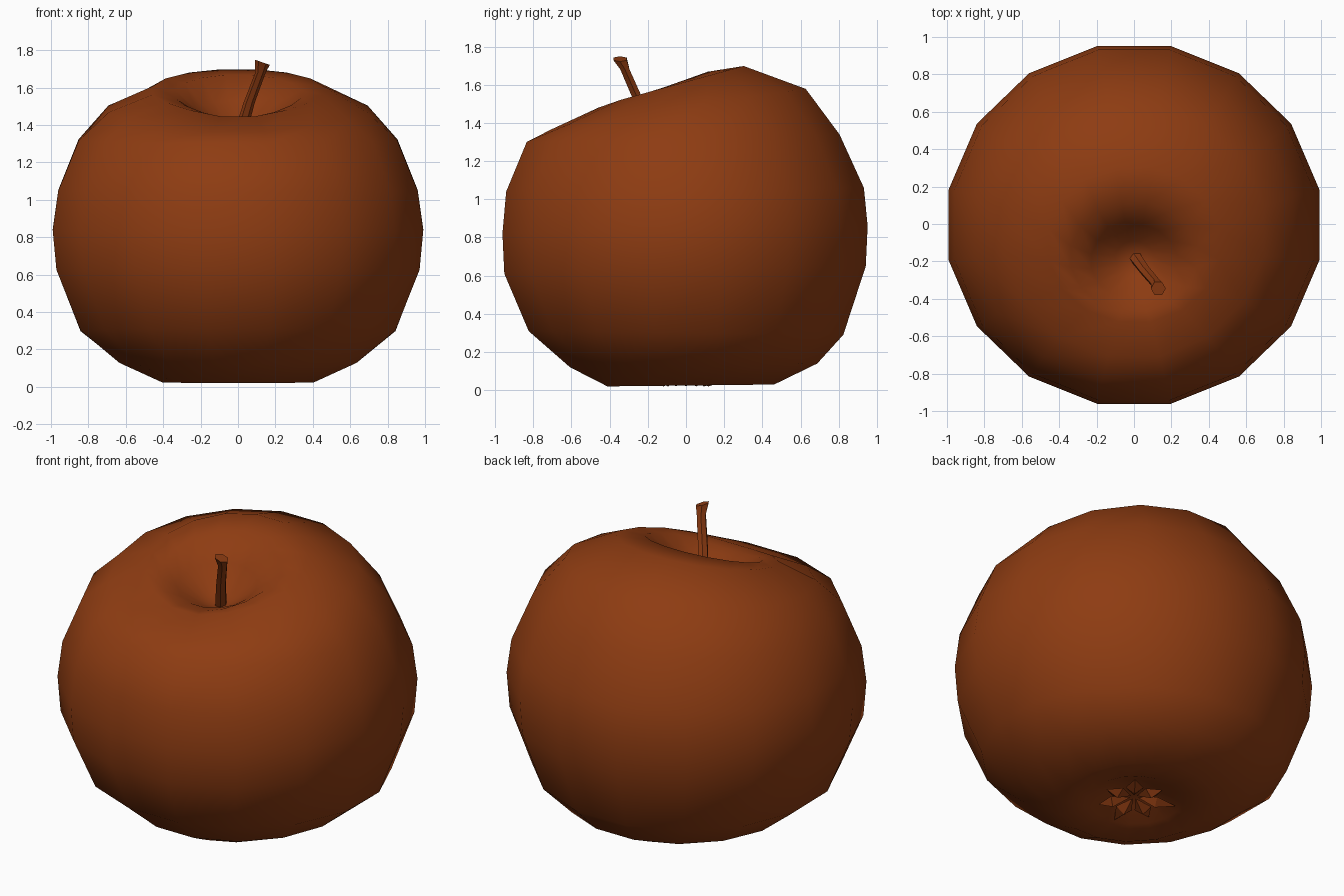
import bpy, bmesh, math
from mathutils import Vector

cube = bpy.data.objects.get("Cube")
if cube:
    bpy.data.objects.remove(cube, do_unlink=True)

skin = bpy.data.materials.new("russet brown")
skin.use_nodes = True
COLOR = (0.27, 0.045, 0.006, 1)
skin.diffuse_color = COLOR
skin.node_tree.nodes["Principled BSDF"].inputs["Base Color"].default_value = COLOR


def finish(name, bm, angle):
    bmesh.ops.recalc_face_normals(bm, faces=bm.faces)
    mesh = bpy.data.meshes.new(name)
    bm.to_mesh(mesh)
    bm.free()
    mesh.materials.append(skin)
    obj = bpy.data.objects.new(name, mesh)
    bpy.context.collection.objects.link(obj)
    bpy.ops.object.select_all(action='DESELECT')
    obj.select_set(True)
    bpy.context.view_layer.objects.active = obj
    bpy.ops.object.shade_smooth_by_angle(angle=math.radians(angle))
    return obj


def bridge(bm, a, b):
    n = len(a)
    for i in range(n):
        bm.faces.new((a[i], a[(i + 1) % n], b[(i + 1) % n], b[i]))


def cap(bm, ring, point):
    tip = bm.verts.new(point)
    for i in range(len(ring)):
        bm.faces.new((ring[i], ring[(i + 1) % len(ring)], tip))


# Fruit body: leaning rings (half width, front y, back y, front z, back z)
RINGS = [
    (0.14, -0.14, 0.14, 0.10, 0.10),
    (0.26, -0.25, 0.27, 0.04, 0.05),
    (0.41, -0.42, 0.47, 0.02, 0.03),
    (0.64, -0.62, 0.70, 0.12, 0.14),
    (0.85, -0.84, 0.84, 0.31, 0.29),
    (0.98, -0.97, 0.96, 0.61, 0.65),
    (1.00, -0.98, 0.97, 0.82, 0.86),
    (0.97, -0.96, 0.95, 1.04, 1.06),
    (0.86, -0.85, 0.82, 1.30, 1.34),
    (0.70, -0.72, 0.64, 1.39, 1.58),
    (0.46, -0.53, 0.31, 1.47, 1.70),
    (0.34, -0.47, 0.12, 1.46, 1.67),
    (0.23, -0.40, 0.00, 1.43, 1.53),
    (0.10, -0.28, -0.09, 1.37, 1.40),
]
SIDES = 16
bm = bmesh.new()
loops = []
for k, (w, yf, yb, zf, zb) in enumerate(RINGS):
    loop = []
    for i in range(SIDES):
        a = math.tau * (i + 0.5) / SIDES
        t = (math.sin(a) + 1) / 2
        dip = 0.03 * max(0, -math.sin(a)) ** 6 if 9 <= k <= 11 else 0
        loop.append(bm.verts.new((w * math.cos(a) * 1.01, yf + (yb - yf) * t,
                                  zf + (zb - zf) * t - dip)))
    loops.append(loop)
for a, b in zip(loops, loops[1:]):
    bridge(bm, a, b)
cap(bm, loops[0], (0, 0, 0.13))
cap(bm, loops[-1], (0.01, -0.19, 1.35))
finish("fruit_body", bm, 180)

# Stem: leaning tapered tube with a flared, slanted end
PATH = [((0.01, -0.18, 1.35), 0.035), ((0.06, -0.25, 1.52), 0.03),
        ((0.12, -0.32, 1.68), 0.028), ((0.13, -0.345, 1.735), 0.04)]
bm = bmesh.new()
loops = []
for k, (c, r) in enumerate(PATH):
    slant = 0.35 if k == 3 else 0
    loops.append([bm.verts.new((c[0] + r * math.cos(a), c[1] + r * math.sin(a),
                                c[2] - slant * r * math.cos(a)))
                  for a in (math.tau * i / 6 for i in range(6))])
for a, b in zip(loops, loops[1:]):
    bridge(bm, a, b)
bm.faces.new(loops[-1])
finish("stem", bm, 45)

# Dried blossom end: a ring of folded sepals in the lower hollow
bm = bmesh.new()
for i in range(7):
    a = math.tau * i / 7
    out = Vector((math.cos(a), math.sin(a), 0))
    side = Vector((-out.y, out.x, 0))
    reach = 0.2 + 0.04 * (i % 2)
    root = bm.verts.new(out * 0.02 + Vector((0, 0, 0.07)))
    tip = bm.verts.new(out * reach + Vector((0, 0, 0.045)))
    fold = bm.verts.new(out * 0.12 + Vector((0, 0, 0.02)))
    for s in (-1, 1):
        edge = bm.verts.new(out * 0.12 + side * s * 0.05 + Vector((0, 0, 0.06)))
        bm.faces.new((root, edge, fold))
        bm.faces.new((fold, edge, tip))
finish("blossom_end", bm, 20)
